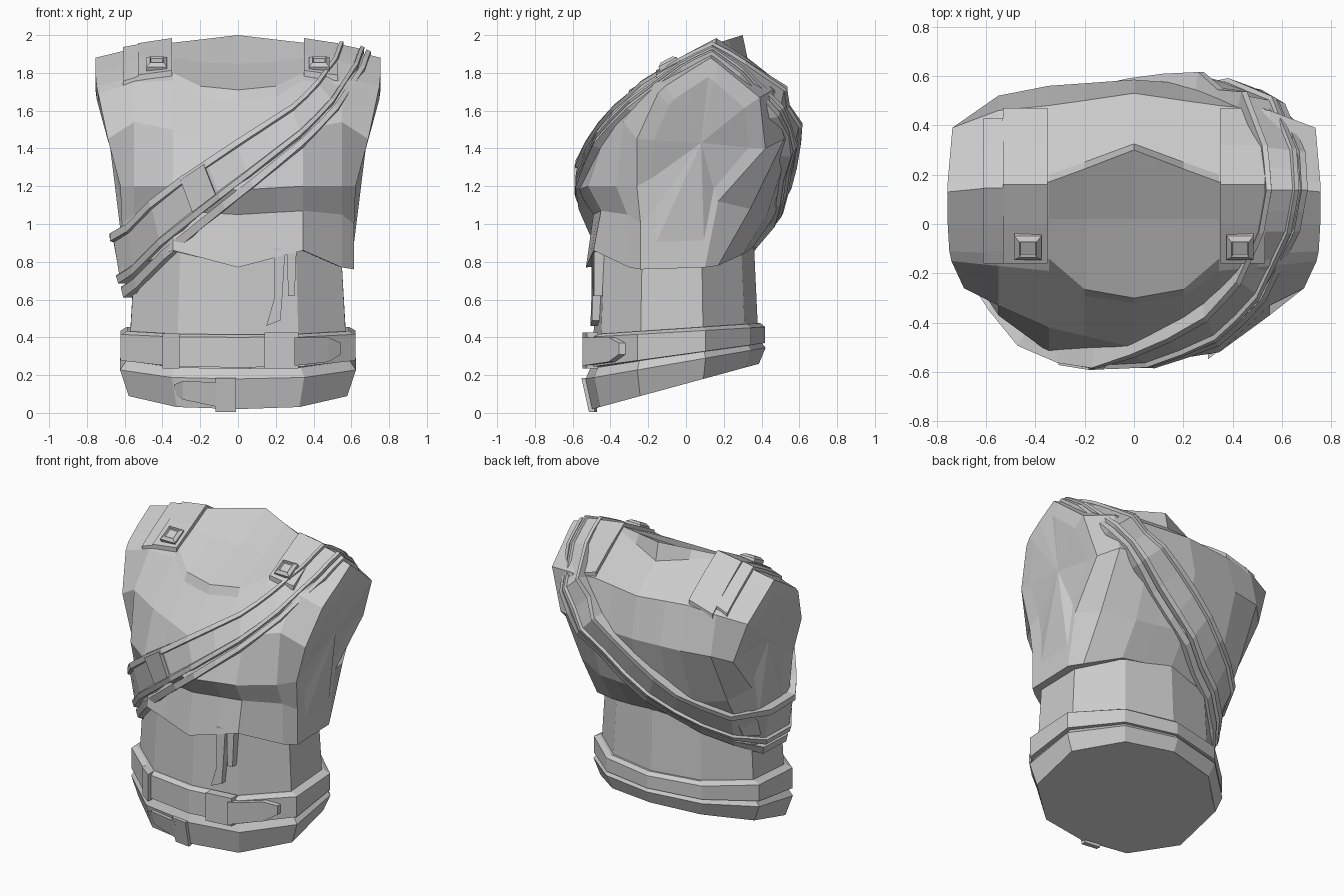
import bpy, bmesh, math
from mathutils import Vector
from mathutils.bvhtree import BVHTree

if "Cube" in bpy.data.objects:
    bpy.data.objects.remove(bpy.data.objects["Cube"])

grey = bpy.data.materials.new("plain grey")
grey.diffuse_color = (0.6, 0.6, 0.6, 1)
grey.use_nodes = True
grey.node_tree.nodes["Principled BSDF"].inputs["Base Color"].default_value = grey.diffuse_color


def finish(name, bm):
    bmesh.ops.remove_doubles(bm, verts=bm.verts, dist=1e-5)
    bmesh.ops.recalc_face_normals(bm, faces=bm.faces)
    me = bpy.data.meshes.new(name)
    bm.to_mesh(me)
    tree = BVHTree.FromBMesh(bm)
    bm.free()
    me.materials.append(grey)
    bpy.context.collection.objects.link(bpy.data.objects.new(name, me))
    return tree


def loft(name, rings, caps=True, closed=False):
    """Skin a row of equal closed loops."""
    bm = bmesh.new()
    vs = [[bm.verts.new(p) for p in r] for r in rings]
    n = len(vs[0])
    for i in range(len(vs) if closed else len(vs) - 1):
        a, b = vs[i], vs[(i + 1) % len(vs)]
        for k in range(n):
            bm.faces.new((a[k], a[(k + 1) % n], b[(k + 1) % n], b[k]))
    if caps and not closed:
        for r in (vs[0], vs[-1]):
            bm.faces.new(r)
    return finish(name, bm)


# --- chest: side profiles (y, z) at growing x, from front hem over the neck to back hem
MID = [(-.53, .77), (-.49, 1.05), (-.575, 1.18), (-.50, 1.42), (-.32, 1.65), (-.30, 1.71),
       (.02, 1.85), (.30, 2.0), (.325, 1.88), (.53, 1.72), (.585, 1.45), (.49, 1.07), (.35, .87)]
NECK = [(-.49, .86), (-.45, 1.07), (-.52, 1.20), (-.42, 1.50), (-.19, 1.76), (-.14, 1.80),
        (.02, 1.88), (.17, 1.96), (.20, 1.94), (.48, 1.73), (.56, 1.45), (.43, 1.05), (.30, .84)]
SHOULDER = [(-.30, .77), (-.31, 1.05), (-.37, 1.20), (-.33, 1.54), (-.17, 1.75), (-.12, 1.78),
            (.0, 1.85), (.15, 1.93), (.19, 1.90), (.46, 1.71), (.52, 1.45), (.34, 1.08), (.17, .78)]
SIDE = [(-.24, .76), (-.24, 1.0), (-.26, 1.2), (-.26, 1.45), (-.15, 1.69), (-.11, 1.73),
        (.0, 1.80), (.13, 1.88), (.17, 1.85), (.39, 1.67), (.42, 1.40), (.17, 1.12), (.10, .77)]
QUARTER = []
for k, (a, b) in enumerate(zip(MID, NECK)):
    w = .22 if k in (4, 5, 6) else .59
    QUARTER.append(tuple(p + (q - p) * w for p, q in zip(a, b)))


def side_x(z):
    """Half width: narrow under the arm, flaring to the shoulder."""
    if z < 1.42:
        return .615 + .035 * min(1, max(0, (z - 1.15) / .22))
    return min(.755, .685 + .07 * (z - 1.43) / .33)


half = [[(x, *p) for p in prof] for x, prof in ((0, MID), (.2, QUARTER), (.345, NECK), (.55, SHOULDER))]
half.append([(side_x(z), y, z) for y, z in SIDE])
# arm opening: a smaller loop, then a near flat plug
half.append([(side_x(z), .08 + (y - .08) * .74, 1.42 + (z - 1.42) * .78) for y, z in SIDE])
half.append([(.68, .08, 1.43)] * len(SIDE))
rings = [[(-x, y, z) for x, y, z in r] for r in half[:0:-1]] + half
chest = loft("chest", rings, caps=False)

# --- waist: a ten-sided plan reused for body and belts
HALF_PLAN = [(0, -.49), (.32, -.45), (.57, -.24), (.57, .09), (.33, .31), (0, .38)]
PLAN = HALF_PLAN + [(-x, y) for x, y in HALF_PLAN[-2:0:-1]]


def ring(scale, zf, zb):
    """Plan loop tilted from zf at the front to zb at the back."""
    return [(x * scale, (y + .055) * scale - .055, zf + (zb - zf) * (y + .49) / .87) for x, y in PLAN]


waist = loft("waist", [ring(1.005, .021, .261), ring(1.0, .40, .46), ring(.955, .88, .88)])
loft("lower_belt", [ring(.95, .03, .27), ring(1.015, .02, .26), ring(1.095, .18, .345), ring(1.04, .235, .375),
                    ring(.94, .235, .375)], closed=True)
loft("upper_belt", [ring(.94, .24, .36), ring(1.09, .24, .37), ring(1.09, .40, .455), ring(1.03, .415, .475),
                    ring(.94, .415, .475)], closed=True)


def front_y(x):
    """Front depth of the waist plan at x."""
    x = abs(x)
    for (x0, y0), (x1, y1) in zip(HALF_PLAN, HALF_PLAN[1:3]):
        if x <= x1:
            return y0 + (y1 - y0) * (x - x0) / (x1 - x0)
    return HALF_PLAN[2][1]


def plate(name, columns, out, depth=.06, lean=0):
    """Curved front plate from columns of (x, low z, high z)."""
    loft(name, [[(x, front_y(x) - out + lean, lo), (x, front_y(x) - out, hi),
                 (x, front_y(x) - out + depth, hi), (x, front_y(x) - out + depth, lo)] for x, lo, hi in columns])


# --- belt loops, buckles and pointed belt ends
plate("upper_belt_loop", [(-.40, .235, .42), (-.31, .235, .42)], .075)
plate("upper_belt_buckle", [(.14, .235, .425), (.32, .235, .425)], .075)
plate("upper_belt_tip", [(.30, .25, .40), (.48, .27, .40), (.545, .31, .37)], .095, .08)
plate("lower_belt_buckle", [(-.12, .005, .185), (-.01, .005, .185)], .065, .07, .04)
plate("lower_belt_tip", [(-.34, .10, .15), (-.29, .07, .17), (-.1, .03, .16)], .06, .06, .03)

# --- torn cloth strips hanging below the chest
for name, pts in (("cloth_strip_long", [(.19, .87), (.25, .87), (.235, .62), (.225, .49), (.15, .46), (.19, .60)]),
                  ("cloth_strip_short", [(.26, .87), (.31, .87), (.30, .62), (.265, .62)])):
    loft(name, [[(x, front_y(x) - o, z) for x, z in pts] for o in (.035, -.02)])

# --- diagonal chest strap: stations of upper and lower edge, pulled onto the body
FRONT = [(-.56, 1.0, -.52, .66), (-.305, 1.25, -.20, .97), (-.02, 1.43, .08, 1.19), (.28, 1.61, .34, 1.40),
         (.41, 1.74, .53, 1.60)]
CREST = [(.50, -.02, .67, -.02), (.53, .14, .70, .14), (.51, .30, .69, .28)]
BACK = [(.42, 1.72, .60, 1.56), (.25, 1.54, .43, 1.36), (-.02, 1.33, .13, 1.10), (-.28, 1.13, -.17, .89),
        (-.54, .97, -.48, .70)]
LEFT = [(.06, .95, .04, .62), (-.21, .95, -.21, .61)]


def pull(ray, p, q):
    """Outermost body point and normal for a pair of coordinates."""
    ray = Vector(ray)
    if ray.y:
        start = Vector((p, 0, q))
    elif ray.x:
        start = Vector((0, p, q))
    else:
        start = Vector((p, q, 0))
    hits = [t.ray_cast(start - ray * 4, ray) for t in (chest, waist)]
    hit = min((h for h in hits if h[0]), key=lambda h: h[3])
    normal = hit[1] if hit[1].dot(ray) < 0 else -hit[1]
    return hit[0], normal


stations = []
for ray, table in (((0, 1, 0), FRONT), ((0, 0, -1), CREST), ((0, -1, 0), BACK), ((1, 0, 0), LEFT)):
    rows = [table[0]]
    for r, s in zip(table, table[1:]):
        rows += [tuple((p + q) / 2 for p, q in zip(r, s)), s]
    for a, b, c, d in rows:
        pts = [pull(ray, c + (a - c) * f, d + (b - d) * f) for f in (0, .25, .5, .75, 1)]
        lo, hi = pts[0][0], pts[-1][0]
        out = (sum((n for p, n in pts), Vector()) - Vector(ray) * 1.5).normalized()
        bulge = max((p - lo.lerp(hi, i / 4)).dot(out) for i, (p, n) in enumerate(pts))
        bulge = min(.06, max(0, bulge))
        stations.append((lo + out * bulge, hi + out * bulge, out))


def strap(name, section, rows=stations, closed=True):
    loft(name, [[lo.lerp(hi, u) + n * t for u, t in section] for lo, hi, n in rows], closed=closed)


strap("chest_strap", [(.22, -.06), (.22, .035), (.33, .04), (.36, .022), (.86, .022), (.88, .04),
                      (1, .035), (1, -.06)])
strap("thin_under_strap", [(0, -.06), (0, .02), (.15, .025), (.15, -.06)])
# strap buckle sits on a short stretch between two front stations
a, b = stations[2], stations[3]
strap("strap_buckle", [(.34, -.02), (.34, .045), (.95, .045), (.95, -.02)],
      [tuple(p.lerp(q, f) for p, q in zip(a, b)) for f in (0, .9)], False)


# --- shoulder bands draped over both shoulders, with square studs
def drape(name, s, x0, x1, ys, t):
    def top(x, y):
        hit = chest.ray_cast(Vector((s * x, y, 3)), Vector((0, 0, -1)))
        return hit[0].z if hit[0] else 1.6
    out = []
    for y in ys:
        a, b = top(x0, y), top(x1, y)
        out.append([(s * x0, y, a - .06), (s * x0, y, a + t), (s * x1, y, b + t), (s * x1, y, b - .06)])
    loft(name, out)


for s, side in ((-1, "left"), (1, "right")):
    drape(side + "_shoulder_band", s, .35, .53, (-.16, .0, .16, .32, .47), .03)
    if s < 0:
        drape(side + "_shoulder_edge", s, .53, .61, (-.16, -.11, .0, .145, .30, .43), .022)
    slope = Vector((0, .87, .46)).normalized()
    up = Vector((0, -slope.z, slope.y))
    base = Vector((s * .43, -.085, 1.835))
    loops = []
    for r, h in ((.055, -.03), (.055, .025), (.035, .04), (.03, .03)):
        loops.append([base + Vector((i * r, 0, 0)) + slope * j * r + up * h
                      for i, j in ((-1, -1), (1, -1), (1, 1), (-1, 1))])
    loft(side + "_shoulder_stud", loops)
